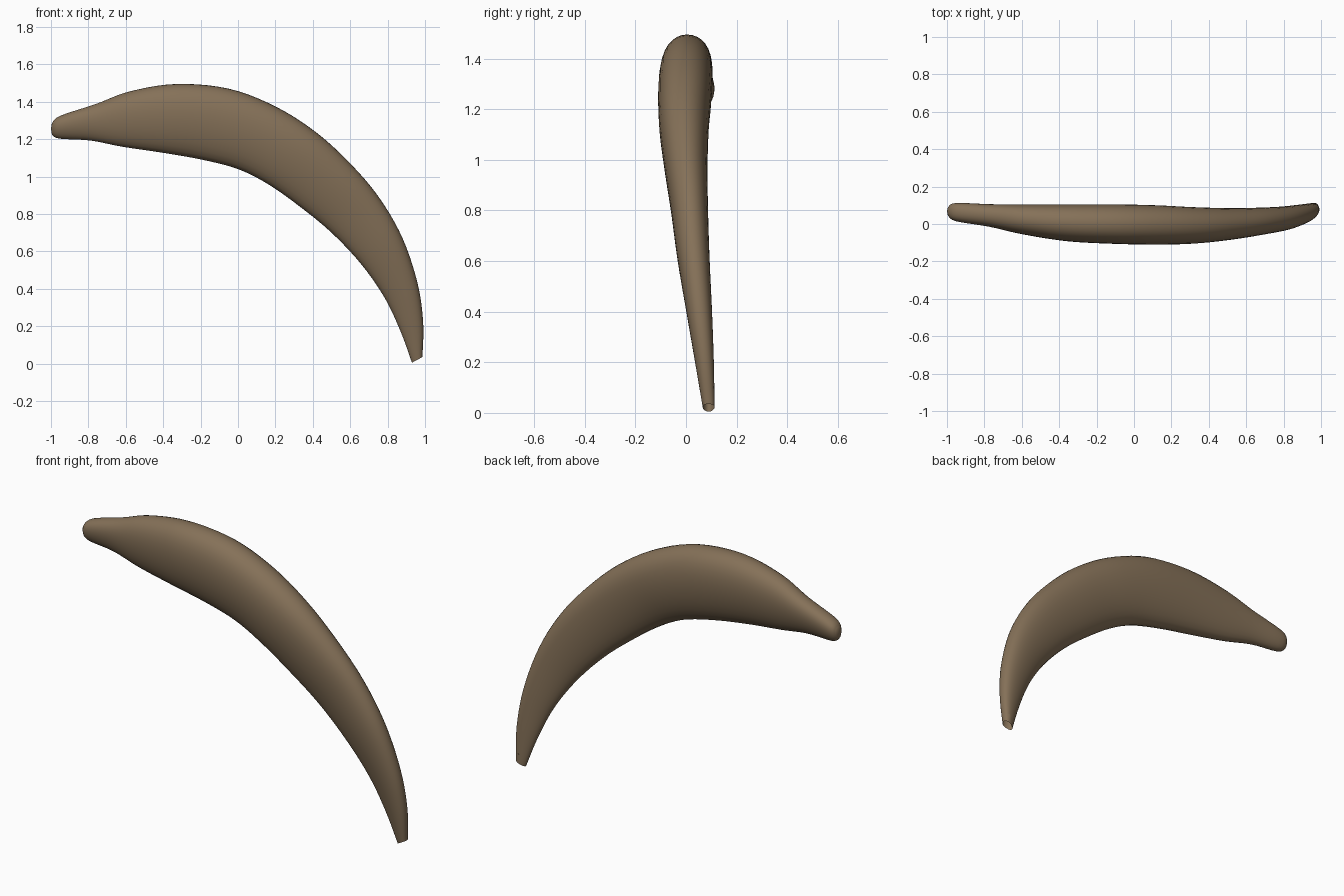
import bpy, bmesh
from math import cos, sin, pi
from mathutils import Vector

cube = bpy.data.objects.get("Cube")
if cube:
    bpy.data.objects.remove(cube, do_unlink=True)

mat = bpy.data.materials.new("dull brown")
mat.use_nodes = True
colour = (0.235, 0.165, 0.098, 1)
mat.diffuse_color = colour
bsdf = mat.node_tree.nodes["Principled BSDF"]
bsdf.inputs["Base Color"].default_value = colour
bsdf.inputs["Roughness"].default_value = 0.8

# Stations along the curve: outer x, z, inner x, z, front y, back y
STATIONS = [
    (-.995, 1.285, -.995, 1.225, .045, .09),
    (-.95, 1.325, -.955, 1.203, .015, .112),
    (-.76, 1.388, -.79, 1.193, -.015, .106),
    (-.58, 1.455, -.62, 1.16, -.055, .104),
    (-.33, 1.495, -.40, 1.127, -.092, .105),
    (-.05, 1.47, -.19, 1.09, -.106, .105),
    (.20, 1.375, 0, 1.04, -.11, .10),
    (.42, 1.235, .16, .96, -.105, .09),
    (.61, 1.06, .33, .84, -.085, .085),
    (.76, .88, .50, .70, -.06, .087),
    (.88, .67, .66, .53, -.034, .093),
    (.96, .43, .785, .35, .002, .103),
    (.99, .22, .87, .17, .036, .11),
    (.986, .035, .93, .005, .066, .113),
]
SIDES, STEPS = 32, 5


def spline(a, b, c, d, t):
    return [.5 * (2*q + (r - p)*t + (2*p - 5*q + 4*r - s)*t*t + (3*q - p - 3*r + s)*t**3)
            for p, q, r, s in zip(a, b, c, d)]


# Smooth the stations
last = len(STATIONS) - 1
path = []
for i in range(last):
    a, d = STATIONS[max(i - 1, 0)], STATIONS[min(i + 2, last)]
    path += [spline(a, STATIONS[i], STATIONS[i + 1], d, k / STEPS) for k in range(STEPS)]
path.append(STATIONS[last])

# Loft egg-shaped sections, fuller on the outer side and narrower inside
bm = bmesh.new()
rings = []
for ox, oz, ix, iz, front, back in path:
    ring = []
    for k in range(SIDES):
        a = 2 * pi * k / SIDES
        along = (1 + cos(a)) / 2
        along += 0.10 * sin(a) ** 2
        y = (front + back) / 2 - sin(a) * (back - front) / 2
        ring.append(bm.verts.new((ix + (ox - ix) * along, y, iz + (oz - iz) * along)))
    rings.append(ring)
for r, s in zip(rings, rings[1:]):
    for k in range(SIDES):
        n = (k + 1) % SIDES
        bm.faces.new((r[k], r[n], s[n], s[k]))

# Rounded tip
pole = bm.verts.new((-1, .068, 1.255))
for k in range(SIDES):
    bm.faces.new((pole, rings[0][(k + 1) % SIDES], rings[0][k]))

# Broken, hollowed end
end = bm.faces.new(rings[-1])
bmesh.ops.inset_region(bm, faces=[end], thickness=.012)
bmesh.ops.translate(bm, verts=end.verts, vec=Vector((-.005, 0, .05)))
bmesh.ops.recalc_face_normals(bm, faces=bm.faces)

mesh = bpy.data.meshes.new("curved_horn")
bm.to_mesh(mesh)
bm.free()
mesh.materials.append(mat)
horn = bpy.data.objects.new("curved_horn", mesh)
bpy.context.collection.objects.link(horn)
bpy.ops.object.select_all(action="DESELECT")
horn.select_set(True)
bpy.context.view_layer.objects.active = horn
bpy.ops.object.shade_smooth_by_angle(angle=.8)
